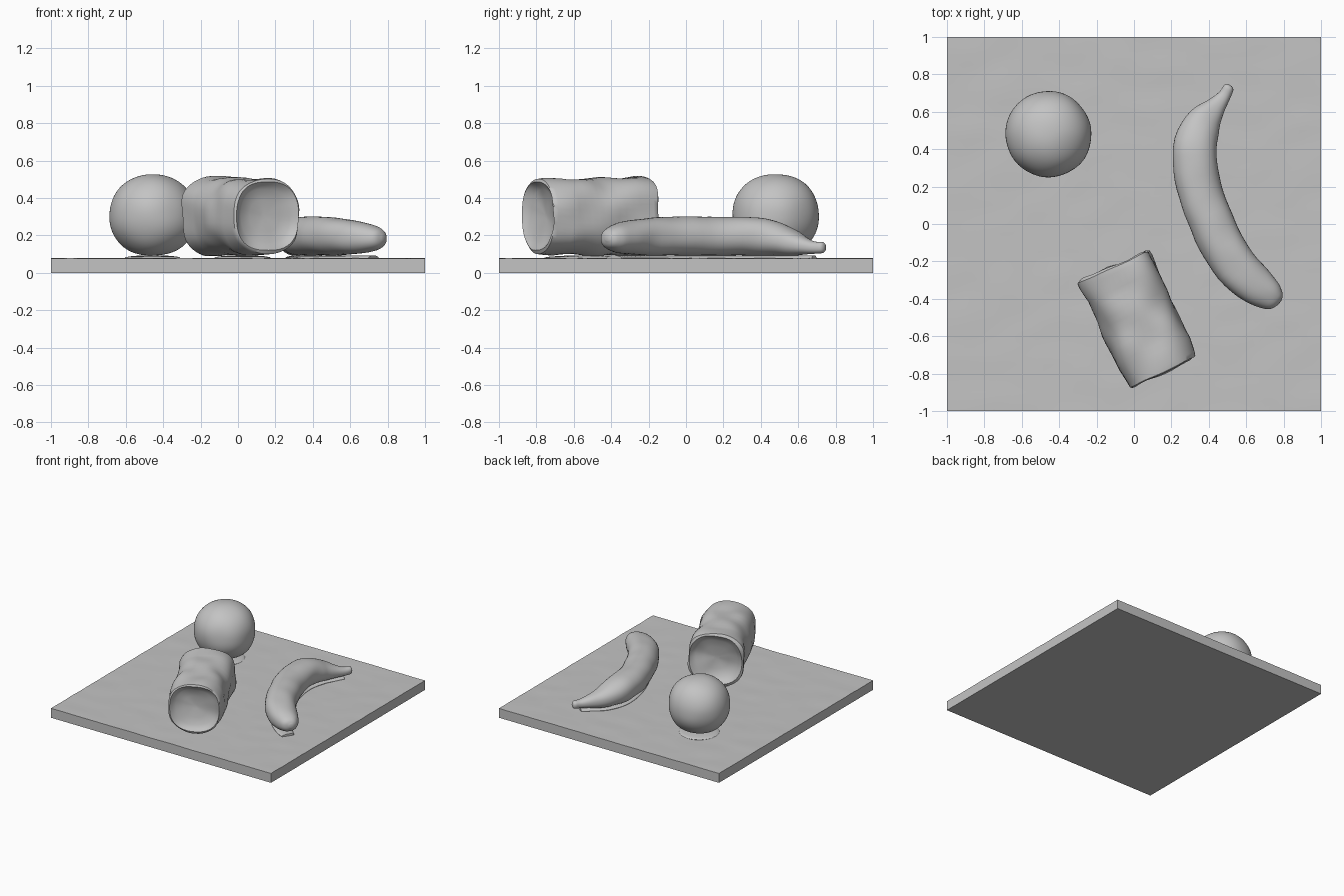
import bpy, bmesh, math
from mathutils import Vector, noise

cube = bpy.data.objects.get("Cube")
if cube:
    bpy.data.objects.remove(cube)

grey = bpy.data.materials.new("plain grey")
grey.use_nodes = True
GREY = (0.55, 0.55, 0.55, 1)
grey.diffuse_color = GREY
grey.node_tree.nodes["Principled BSDF"].inputs["Base Color"].default_value = GREY


def finish(name, bm, angle=40):
    """Turn a bmesh into a smooth-shaded object."""
    bmesh.ops.recalc_face_normals(bm, faces=bm.faces)
    mesh = bpy.data.meshes.new(name)
    bm.to_mesh(mesh)
    bm.free()
    mesh.materials.append(grey)
    ob = bpy.data.objects.new(name, mesh)
    bpy.context.collection.objects.link(ob)
    bpy.ops.object.select_all(action='DESELECT')
    ob.select_set(True)
    bpy.context.view_layer.objects.active = ob
    bpy.ops.object.shade_smooth_by_angle(angle=math.radians(angle))
    return ob


def roughen(bm, amount, size, floor):
    """Push vertices along their normals for a hand-modelled surface."""
    bm.normal_update()
    for v in bm.verts:
        v.co += v.normal * amount * noise.noise(v.co * size)
        v.co.z = max(v.co.z, floor)


def power(value, p):
    return math.copysign(abs(value) ** p, value)


def loft(sections, direction=None, square=2.0, sides=40):
    """Skin rings given as (centre, half width, half height)."""
    bm = bmesh.new()
    rings = []
    for i, (c, w, h) in enumerate(sections):
        before = sections[max(i - 1, 0)][0]
        after = sections[min(i + 1, len(sections) - 1)][0]
        t = direction or Vector((after.x - before.x, after.y - before.y, 0)).normalized()
        side = Vector((-t.y, t.x, 0))
        ring = []
        for k in range(sides):
            a = math.tau * k / sides
            offset = side * w * power(math.cos(a), 2 / square)
            offset.z = h * power(math.sin(a), 2 / square)
            ring.append(bm.verts.new(c + offset))
        rings.append(ring)
    for a, b in zip(rings, rings[1:]):
        for k in range(sides):
            n = (k + 1) % sides
            bm.faces.new((a[k], a[n], b[n], b[k]))
    bm.faces.new(rings[0])
    bm.faces.new(rings[-1])
    bmesh.ops.recalc_face_normals(bm, faces=bm.faces)
    return bm


def spline(rows, steps=4):
    """Catmull-Rom interpolation of rows of numbers."""
    out = []
    for i in range(len(rows) - 1):
        p0, p1 = rows[max(i - 1, 0)], rows[i]
        p2, p3 = rows[i + 1], rows[min(i + 2, len(rows) - 1)]
        for s in range(steps):
            t = s / steps
            out.append([0.5 * (2 * b + (c - a) * t + (2 * a - 5 * b + 4 * c - d) * t * t
                               + (3 * b - a - 3 * c + d) * t ** 3)
                        for a, b, c, d in zip(p0, p1, p2, p3)])
    return out + [list(rows[-1])]


# Square board with a faintly uneven top
bm = bmesh.new()
bmesh.ops.create_grid(bm, x_segments=40, y_segments=40, size=1)
edges = [e for e in bm.edges if e.is_boundary]
for v in bm.verts:
    v.co.z = 0.077 + 0.003 * noise.noise(Vector((v.co.x * 5, v.co.y * 9, 0)))
walls = bmesh.ops.extrude_edge_only(bm, edges=edges)["geom"]
for v in walls:
    if isinstance(v, bmesh.types.BMVert):
        v.co.z = 0
bmesh.ops.contextual_create(bm, geom=[g for g in walls if isinstance(g, bmesh.types.BMEdge)
                                      and all(v.co.z == 0 for v in g.verts)])
finish("board", bm, 30)

# Round fruit, slightly flattened above and below
bm = bmesh.new()
bmesh.ops.create_icosphere(bm, subdivisions=5, radius=1)
for v in bm.verts:
    x, y, z = v.co
    r = (math.hypot(x, y) ** 2.2 + abs(z) ** 2.2) ** (-1 / 2.2)
    v.co = Vector((-0.457 + 0.23 * x * r, 0.48 + 0.23 * y * r, 0.308 + 0.217 * z * r))
roughen(bm, 0.005, 6, 0.09)
finish("round_fruit", bm)

# Thick log with hollowed ends and raised rims
axis = Vector((0.427, -0.904, 0))
middle = Vector((0.025, -0.512, 0.303))
end = [(0.265, 0.02), (0.27, 0.09), (0.28, 0.15), (0.30, 0.178),
       (0.315, 0.193), (0.308, 0.206), (0.28, 0.208)]
body = [(-0.2 + 0.04 * i, 0.207) for i in range(11)]
profile = [(-s, r * 1.03) for s, r in end] + body + [(s, r * 0.96) for s, r in reversed(end)]
bm = loft([(middle + axis * s, r, r * 0.99) for s, r in profile], axis, 2.5, 56)
roughen(bm, 0.022, 6, 0.09)
finish("log", bm, 50)

# Curved fruit: x, y, half width, bottom, top along its length
path = [(0.512, 0.742, 0.012, 0.12, 0.145), (0.505, 0.730, 0.028, 0.105, 0.163),
        (0.480, 0.685, 0.036, 0.10, 0.168), (0.430, 0.620, 0.060, 0.095, 0.20),
        (0.365, 0.535, 0.098, 0.092, 0.255), (0.325, 0.400, 0.116, 0.092, 0.293),
        (0.335, 0.250, 0.120, 0.092, 0.297), (0.380, 0.090, 0.119, 0.092, 0.299),
        (0.455, -0.080, 0.118, 0.092, 0.299), (0.545, -0.225, 0.117, 0.094, 0.292),
        (0.650, -0.330, 0.105, 0.102, 0.272), (0.725, -0.385, 0.080, 0.117, 0.252),
        (0.765, -0.410, 0.050, 0.140, 0.230), (0.780, -0.420, 0.015, 0.172, 0.200)]
rows = spline(path)
bm = loft([(Vector((x, y, (b + t) / 2)), w, (t - b) / 2) for x, y, w, b, t in rows], square=2.2)
roughen(bm, 0.006, 8, 0.09)
finish("curved_fruit", bm, 60)

# Low contact mounds under each item
finish("curved_fruit_mound",
       loft([(Vector((x, y, 0.079)), w * 0.6, 0.014) for x, y, w, b, t in rows[8:-8]]))
for name, x, y, sx, sy, turn in (("round_fruit_mound", -0.457, 0.48, 0.15, 0.15, 0),
                                 ("log_mound", 0.025, -0.512, 0.11, 0.27, 0.441)):
    bm = bmesh.new()
    bmesh.ops.create_uvsphere(bm, u_segments=32, v_segments=12, radius=1)
    for v in bm.verts:
        v.co = Vector((v.co.x * sx, v.co.y * sy, v.co.z * 0.015))
    ob = finish(name, bm)
    ob.location = (x, y, 0.079)
    ob.rotation_euler.z = turn
